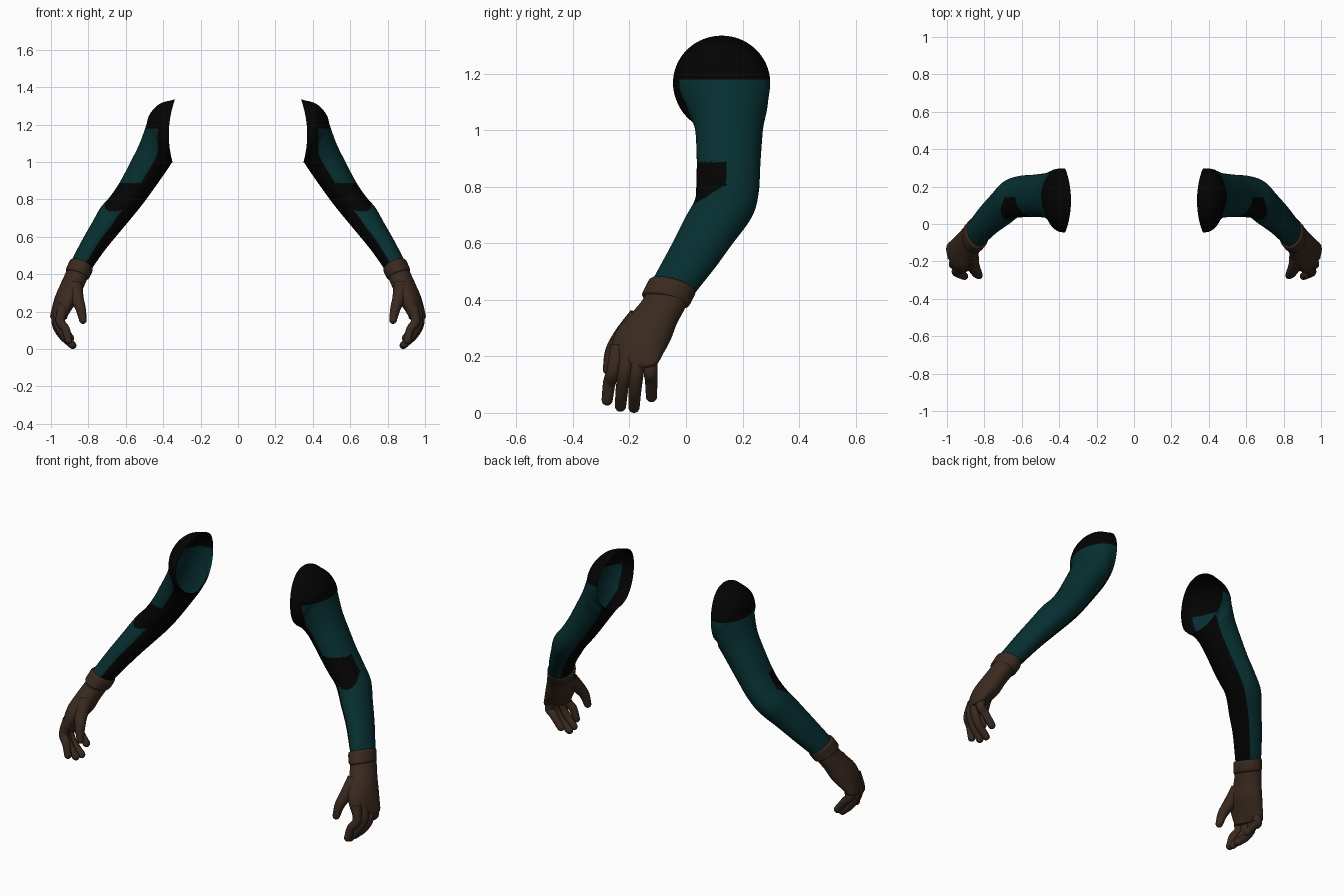
import bpy, bmesh
from math import sin, cos, pi, degrees
from mathutils import Vector

cube = bpy.data.objects.get("Cube")
if cube:
    bpy.data.objects.remove(cube)


def material(name, rgb):
    m = bpy.data.materials.new(name)
    m.use_nodes = True
    m.diffuse_color = (*rgb, 1)
    bsdf = m.node_tree.nodes["Principled BSDF"]
    bsdf.inputs["Base Color"].default_value = (*rgb, 1)
    bsdf.inputs["Roughness"].default_value = 0.8
    return m


TEAL = material("teal_cloth", (0.002, 0.028, 0.03))
BLACK = material("black_cloth", (0.001, 0.001, 0.001))
BROWN = material("brown_leather", (0.042, 0.023, 0.014))


def spline(rows, steps):
    """Smooth curve through rows of numbers."""
    rows = [Vector(r) for r in rows]
    pts = [rows[0] * 2 - rows[1]] + rows + [rows[-1] * 2 - rows[-2]]
    out = []
    for i in range(1, len(pts) - 2):
        p, q, r, s = pts[i - 1:i + 3]
        for k in range(steps):
            t = k / steps
            out.append(q + (r - p) * (t / 2) + (p * 2 - q * 5 + r * 4 - s) * (t * t / 2)
                       + (q * 3 - p - r * 3 + s) * (t ** 3 / 2))
    return out + [rows[-1]]


def loft(name, rings, sides, mats, rule=None, close=False, cut_z=None, bow=0):
    """Skin rings of (centre, outer axis, front axis) and mirror to the other side."""
    bm = bmesh.new()
    angles = [2 * pi * k / sides for k in range(sides)]
    rows = []
    for i, (c, v, u) in enumerate(rings):
        # the front and back of the first rings bend outwards
        bend = Vector((bow * max(0, 1 - 4 * i / len(rings)), 0, 0))
        rows.append([bm.verts.new(c + v * cos(a) + u * sin(a) + bend * sin(a) ** 2)
                     for a in angles])
    for a, b in zip(rows, rows[1:]):
        for k in range(sides):
            j = (k + 1) % sides
            f = bm.faces.new((a[k], a[j], b[j], b[k]))
            if rule:
                f.material_index = rule(f.calc_center_median(), degrees(2 * pi * (k + 0.5) / sides))
    if close:
        bm.faces.new(rows[-1])
    if cut_z:
        bmesh.ops.bisect_plane(bm, geom=bm.verts[:] + bm.edges[:] + bm.faces[:],
                               plane_co=(0, 0, cut_z), plane_no=(0, 0, 1))
        for f in bm.faces:
            if f.calc_center_median().z > cut_z:
                f.material_index = 1
    bmesh.ops.recalc_face_normals(bm, faces=bm.faces[:])
    me = bpy.data.meshes.new(name)
    bm.to_mesh(me)
    bm.free()
    for m in mats:
        me.materials.append(m)
    ob = bpy.data.objects.new(name, me)
    bpy.context.collection.objects.link(ob)
    ob.modifiers.new("Mirror", 'MIRROR')
    bpy.ops.object.select_all(action='DESELECT')
    ob.select_set(True)
    bpy.context.view_layer.objects.active = ob
    bpy.ops.object.shade_smooth_by_angle(angle=0.8)


def limb_rings(rows, steps, twist=0):
    """Rows: outer x, outer z, inner x, inner z, centre y, half depth, lean."""
    rings = []
    for ox, oz, ix, iz, y, depth, lean in spline(rows, steps):
        v = Vector((ox - ix, 0, oz - iz)) / 2
        along = Vector((v.z, 0, -v.x)).normalized()
        v.y = -twist
        u = along * lean - Vector((0, 1, 0))
        u = (u - v * (u.dot(v) / v.length_squared)).normalized()
        rings.append((Vector(((ox + ix) / 2, y, (oz + iz) / 2)), v, u * depth))
    return rings


def finger(name, path, r0, r1):
    """Tapered round tube with a domed tip."""
    cs = spline(path, 5)
    n = len(cs) - 1
    ts = [(cs[min(i + 1, n)] - cs[max(i - 1, 0)]).normalized() for i in range(n + 1)]
    spots = [(c, t, r0 + (r1 - r0) * i / n) for i, (c, t) in enumerate(zip(cs, ts))]
    for k in range(1, 5):
        a = k * pi / 9
        spots.append((cs[-1] + ts[-1] * (r1 * sin(a)), ts[-1], r1 * cos(a)))
    rings = []
    for c, t, r in spots:
        u = (Vector((0, -1, 0)) + t * t.y).normalized()
        rings.append((c, t.cross(u) * r, u * r))
    loft(name, rings, 14, [BROWN], close=True)


# Sleeve: shoulder opening down to the wrist
SLEEVE = [
    (.337, 1.335, .35, 1.0, .126, .172, 0),
    (.42, 1.31, .354, .995, .128, .168, 0),
    (.472, 1.255, .36, .988, .136, .156, 0),
    (.493, 1.19, .368, .975, .146, .141, 0),
    (.53, 1.09, .388, .945, .152, .122, 0),
    (.58, .99, .43, .885, .152, .115, 0),
    (.63, .895, .475, .822, .15, .112, 0),
    (.68, .82, .52, .762, .147, .111, -.08),
    (.735, .755, .575, .695, .133, .106, -.25),
    (.778, .68, .65, .605, .08, .097, -.45),
    (.835, .58, .715, .525, .025, .088, -.45),
    (.89, .475, .785, .425, -.042, .079, -.3),
]


def sleeve_colour(p, a):
    front_edge = 98 if p.z > 0.8 else 108
    stripe = front_edge < a < 225
    rim = a < 180 and p.x < 0.43
    elbow = a < 110 and p.y < 0.143 and 0.74 + 0.6 * (p.y - 0.03) < p.z < 0.887
    return 1 if stripe or rim or elbow else 0


loft("sleeve", limb_rings(SLEEVE, 14), 120, [TEAL, BLACK], sleeve_colour,
     cut_z=1.18, bow=.026)

# Glove cuff: thick band around the wrist
CUFF = [
    (.888, .475, .788, .432, -.042, .077, -.3),
    (.9, .473, .778, .422, -.048, .085, -.3),
    (.91, .45, .785, .4, -.06, .086, -.28),
    (.92, .425, .797, .378, -.072, .086, -.25),
    (.914, .415, .81, .374, -.076, .078, -.25),
]
loft("glove_cuff", limb_rings(CUFF, 3), 40, [BROWN])

# Palm
PALM = [
    (.908, .435, .805, .39, -.068, .077, -.25),
    (.92, .405, .815, .36, -.08, .078, -.25),
    (.946, .35, .832, .32, -.112, .084, -.25),
    (.972, .29, .85, .268, -.148, .098, -.22),
    (.985, .235, .89, .215, -.172, .096, -.2),
    (.988, .185, .925, .172, -.182, .085, -.15),
    (.977, .165, .938, .158, -.186, .065, -.1),
]
loft("glove_palm", limb_rings(PALM, 4, twist=.014), 40, [BROWN], close=True)

# Fingers: base y, tip y, tip x, tip z, knuckle x
FINGERS = {
    "index_finger": (-.24, -.279, .9, .046, .95),
    "middle_finger": (-.204, -.232, .882, .024, .965),
    "ring_finger": (-.166, -.184, .878, .02, .973),
    "little_finger": (-.128, -.122, .89, .058, .972),
}
for name, (yb, yt, xt, zt, xk) in FINGERS.items():
    dy = yt - yb
    path = [(xk - .018, yb, .235), (xk, yb + dy * .4, .15),
            (xk - .028, yb + dy * .8, zt + .06), (xt + .006, yt, zt)]
    finger(name, path, .028, .02)

# Thumb
finger("thumb", [(.872, -.165, .335), (.86, -.222, .272), (.841, -.26, .215),
                 (.829, -.275, .154)], .042, .02)
